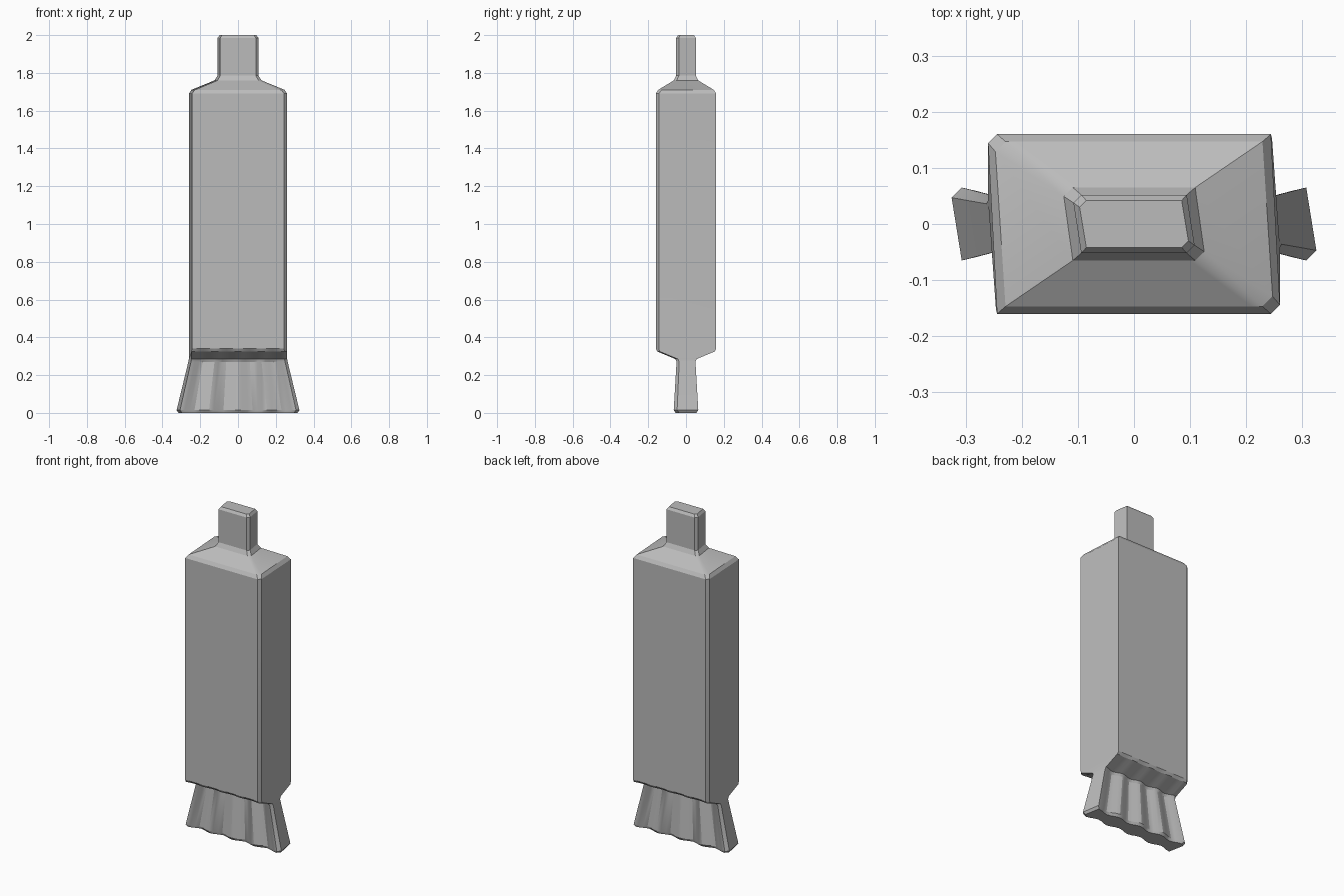
import bpy, bmesh, math

if "Cube" in bpy.data.objects:
    bpy.data.objects.remove(bpy.data.objects["Cube"])

GROOVES = 4
STEPS = 24

grey = bpy.data.materials.new("plain_grey")
grey.use_nodes = True
colour = (0.5, 0.5, 0.5, 1)
grey.diffuse_color = colour
grey.node_tree.nodes["Principled BSDF"].inputs["Base Color"].default_value = colour


def outline(hx, hy, cut, depth):
    """Chamfered rectangle whose long sides are fluted by the given depth."""
    half = []
    for i in range(STEPS + 1):
        t = i / STEPS
        wave = (1 - math.cos(t * GROOVES * math.tau)) / 2
        half.append(((2 * t - 1) * (hx - cut), -hy + depth * wave))
    half.append((hx, -hy + cut))
    half.append((hx, hy - cut))
    # opposite side is the same half turned around
    return half[:-1] + [(-x, -y) for x, y in half[:-1]]


def loft(name, sections):
    bm = bmesh.new()
    rings = [[bm.verts.new((x, y, z)) for x, y in outline(hx, hy, cut, depth)]
             for z, hx, hy, cut, depth in sections]
    for low, high in zip(rings, rings[1:]):
        for i in range(len(low)):
            j = (i + 1) % len(low)
            bm.faces.new((low[i], low[j], high[j], high[i]))
    bm.faces.new(rings[0][::-1])
    bm.faces.new(rings[-1])
    bmesh.ops.recalc_face_normals(bm, faces=bm.faces)
    mesh = bpy.data.meshes.new(name)
    bm.to_mesh(mesh)
    bm.free()
    mesh.materials.append(grey)
    obj = bpy.data.objects.new(name, mesh)
    bpy.context.collection.objects.link(obj)
    bpy.ops.object.select_all(action="DESELECT")
    obj.select_set(True)
    bpy.context.view_layer.objects.active = obj
    bpy.ops.object.shade_smooth_by_angle(angle=math.radians(25))
    return obj


# height, half width, half depth, corner cut, flute depth
loft("tube_body", [
    # flared, fluted crimp
    (0.00, 0.315, 0.055, 0.018, 0.020),
    (0.015, 0.325, 0.065, 0.018, 0.024),
    (0.27, 0.263, 0.050, 0.014, 0.020),
    (0.285, 0.26, 0.056, 0.014, 0.018),
    # main block
    (0.325, 0.26, 0.152, 0.014, 0.006),
    (0.34, 0.26, 0.16, 0.016, 0),
    (1.69, 0.26, 0.16, 0.016, 0),
    (1.71, 0.247, 0.147, 0.018, 0),
    # sloping shoulder and neck
    (1.76, 0.125, 0.065, 0.016, 0),
    (1.785, 0.108, 0.052, 0.014, 0),
    (1.985, 0.108, 0.052, 0.014, 0),
    (2.00, 0.097, 0.042, 0.012, 0),
])
